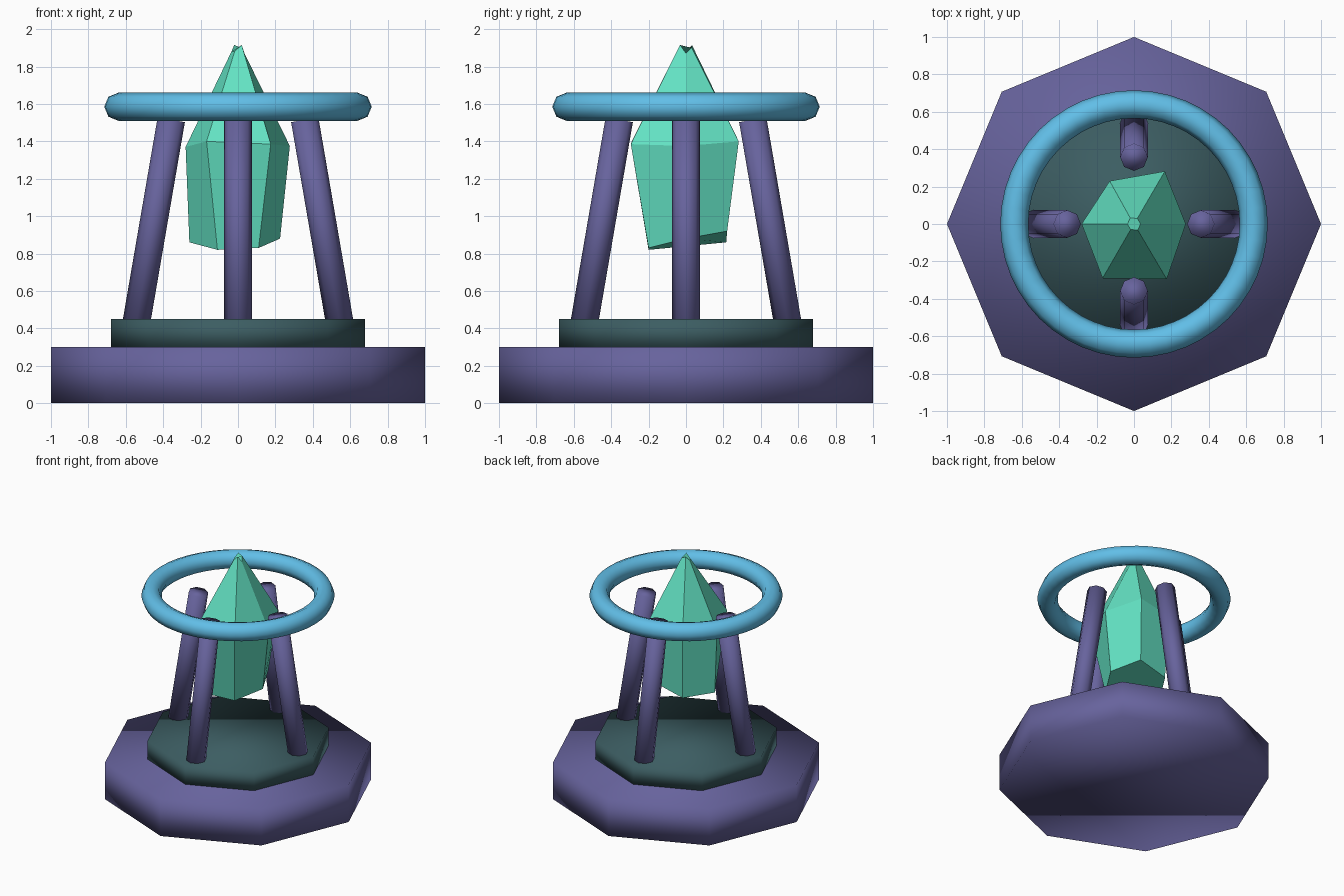
import bpy, bmesh, math
from mathutils import Vector

if "Cube" in bpy.data.objects:
    bpy.data.objects.remove(bpy.data.objects["Cube"])


def srgb(r, g, b):
    return tuple(((c / 255 + 0.055) / 1.055) ** 2.4 for c in (r, g, b)) + (1.0,)


def material(name, rgb):
    m = bpy.data.materials.new(name)
    m.diffuse_color = srgb(*rgb)
    m.use_nodes = True
    m.node_tree.nodes["Principled BSDF"].inputs["Base Color"].default_value = m.diffuse_color
    return m


purple = material("purple stone", (103, 99, 157))
slate = material("dark slate", (60, 93, 98))
blue = material("sky blue", (97, 190, 231))
mint = material("mint crystal", (99, 226, 195))


def finish(name, mat, smooth):
    ob = bpy.context.object
    ob.name = name
    ob.data.materials.append(mat)
    for p in ob.data.polygons:
        p.use_smooth = smooth
    return ob


def prism(name, radius, start, end, mat, sides=8):
    """Smooth-shaded prism between two points, one corner on the x axis."""
    a, b = Vector(start), Vector(end)
    bpy.ops.mesh.primitive_cylinder_add(vertices=sides, radius=radius,
                                        depth=(b - a).length, location=(a + b) / 2)
    ob = finish(name, mat, True)
    ob.rotation_euler = Vector((0, 0, 1)).rotation_difference(b - a).to_euler()
    return ob


# Octagonal base and plinth
prism("base", 1.0, (0, 0, 0), (0, 0, 0.30), purple)
prism("plinth", 0.68, (0, 0, 0.30), (0, 0, 0.45), slate)

# Four pillars leaning inward
for i, side in enumerate(("right", "back", "left", "front")):
    c, s = round(math.cos(i * math.pi / 2)), round(math.sin(i * math.pi / 2))
    prism(side + "_pillar", 0.074, (0.547 * c, 0.547 * s, 0.41),
          (0.357 * c, 0.357 * s, 1.515), purple)

# Floating ring
bpy.ops.mesh.primitive_torus_add(major_segments=48, minor_segments=8,
                                 major_radius=0.64, minor_radius=0.075,
                                 location=(0, 0, 1.585))
finish("ring", blue, True)

# Irregular six-sided crystal: bottom, girdle and tip loops
loops = [
    [(0.225, 0, 0.88), (0.12, 0.22, 0.92), (-0.12, 0.215, 0.86),
     (-0.26, 0, 0.86), (-0.11, -0.20, 0.82), (0.11, -0.20, 0.83)],
    [(0.277, 0, 1.375), (0.165, 0.282, 1.40), (-0.13, 0.23, 1.39),
     (-0.28, 0, 1.37), (-0.168, -0.29, 1.40), (0.175, -0.295, 1.385)],
    [(0.035, 0, 1.87), (0.018, 0.03, 1.90), (-0.02, 0.032, 1.915),
     (-0.035, 0, 1.88), (-0.018, -0.03, 1.88), (0.02, -0.032, 1.915)],
]
bm = bmesh.new()
rings = [[bm.verts.new(p) for p in loop] for loop in loops]
for low, high in zip(rings, rings[1:]):
    for i in range(6):
        j = (i + 1) % 6
        bm.faces.new((low[i], low[j], high[j], high[i]))
bm.faces.new(rings[0][::-1])
bm.faces.new(rings[-1])
mesh = bpy.data.meshes.new("crystal")
bm.to_mesh(mesh)
bm.free()
crystal = bpy.data.objects.new("crystal", mesh)
bpy.context.collection.objects.link(crystal)
bpy.context.view_layer.objects.active = crystal
finish("crystal", mint, False)
